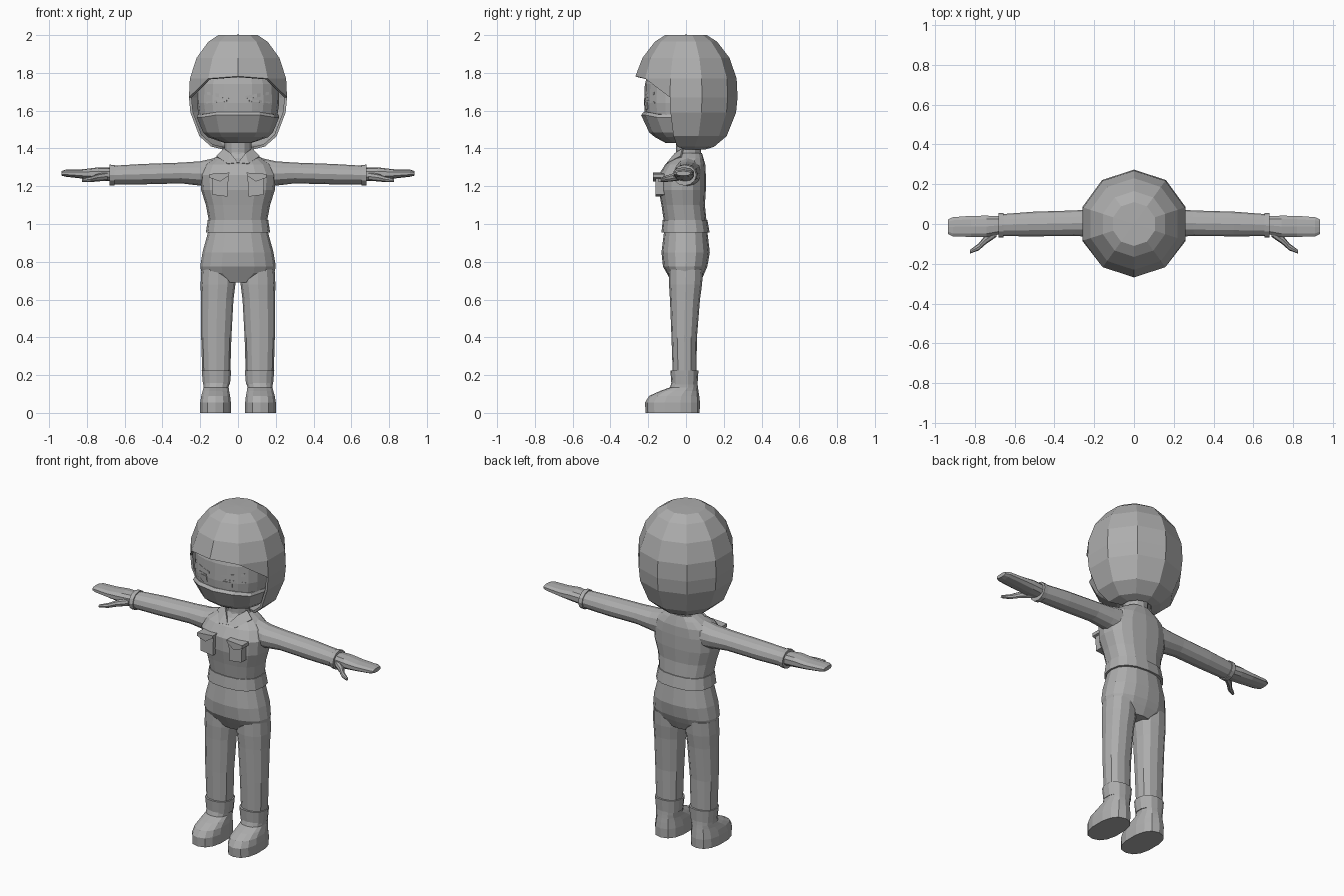
import bpy, bmesh, math
from mathutils import Vector
from mathutils.bvhtree import BVHTree

grey = bpy.data.materials.new("plain grey")
grey.diffuse_color = (0.42, 0.42, 0.42, 1)


def finish(name, verts, faces, mirror=False, thick=0.0):
    me = bpy.data.meshes.new(name)
    bm = bmesh.new()
    vs = [bm.verts.new(v) for v in verts]
    for f in faces:
        bm.faces.new([vs[i] for i in f])
    bmesh.ops.recalc_face_normals(bm, faces=bm.faces)
    bm.to_mesh(me)
    bm.free()
    me.materials.append(grey)
    ob = bpy.data.objects.new(name, me)
    bpy.context.collection.objects.link(ob)
    if thick:
        ob.modifiers.new("thickness", 'SOLIDIFY').thickness = thick
    if mirror:
        ob.modifiers.new("mirror", 'MIRROR')
    return ob


def loft(name, rings, n=16, axis='Z', power=2.0, caps=True, **kw):
    """Rings are (position, centre_a, radius_a, low_b, high_b)."""
    verts = []
    for p, ca, ra, lo, hi in rings:
        for k in range(n):
            t = 2 * math.pi * k / n - math.pi / 2
            c, s = math.cos(t), math.sin(t)
            a = ca + ra * math.copysign(abs(c) ** (2 / power), c)
            b = (lo + hi) / 2 + (hi - lo) / 2 * math.copysign(abs(s) ** (2 / power), s)
            verts.append((a, b, p) if axis == 'Z' else (p, a, b))
    faces = []
    for r in range(len(rings) - 1):
        for k in range(n):
            j = (k + 1) % n
            faces.append((r * n + k, r * n + j, r * n + n + j, r * n + n + k))
    if caps:
        faces.append(tuple(range(n)))
        faces.append(tuple(range(len(verts) - n, len(verts))))
    return finish(name, verts, faces, **kw)


def prism(name, pts, y_front, y_back):
    """Extrude an (x, z) outline through y, on both sides of the body."""
    n = len(pts)
    verts = [(x, y_front, z) for x, z in pts] + [(x, y_back, z) for x, z in pts]
    faces = [tuple(range(n)), tuple(range(n, 2 * n))]
    faces += [(k, (k + 1) % n, n + (k + 1) % n, n + k) for k in range(n)]
    return finish(name, verts, faces, mirror=True)


# Helmet: ten-sided dome, front open below the brim
levels = [(2.0, .11), (1.965, .165), (1.88, .23), (1.77, .268), (1.67, .273),
          (1.59, .265), (1.465, .215), (1.41, .15), (1.395, .085)]
verts, faces = [(0, 0, 2.002)], []
for z, r in levels:
    yc = .02 if z < 1.4 else 0
    for k in range(10):
        t = math.radians(36 * k - 90)
        lift = .012 if k == 0 and z == 1.77 else 0
        verts.append((r * math.cos(t), yc + r * math.sin(t), z + lift))
for k in range(10):
    faces.append((0, 1 + k, 1 + (k + 1) % 10))
for row in range(len(levels) - 1):
    for k in range(10):
        a, b = 1 + row * 10 + k, 1 + row * 10 + (k + 1) % 10
        if row < 3 or 2 <= k <= 7:
            faces.append((a, b, b + 10, a + 10))
        elif row == 3 and k == 1:
            faces.append((a, b, b + 10))
        elif row == 3 and k == 8:
            faces.append((a, b, a + 10))
finish("helmet", verts, faces, thick=.014)

# Face and lower mask
face = loft("face", [(1.435, 0, .08, -.11, .08), (1.465, 0, .15, -.165, .1),
                     (1.55, 0, .205, -.215, .12), (1.64, 0, .218, -.222, .12),
                     (1.74, 0, .215, -.218, .12), (1.80, 0, .19, -.2, .1)], n=20, power=2.2)
mask = loft("face_mask", [(1.43, 0, .075, -.11, .09), (1.46, 0, .16, -.165, .1),
                          (1.485, 0, .185, -.195, .11), (1.565, 0, .218, -.238, .12),
                          (1.58, 0, .214, -.224, .12)], n=12, power=2.2)
for v in mask.data.vertices:  # raise the nose area of the mask
    if v.co.z > 1.56 and v.co.y < -.2:
        v.co.z += .012

# Brows and eyes, laid on the face surface
bm = bmesh.new()
bm.from_mesh(face.data)
tree = BVHTree.FromBMesh(bm)
bm.free()


def face_strip(name, cols):
    verts = []
    for x, lo, hi in cols:
        for z in (lo, hi):
            hit = tree.ray_cast(Vector((x, -1, z)), Vector((0, 1, 0)))[0]
            verts.append((x, hit.y - .004, z))
    faces = [(2 * i, 2 * i + 2, 2 * i + 3, 2 * i + 1) for i in range(len(cols) - 1)]
    finish(name, verts, faces, mirror=True, thick=.006)


face_strip("brow", [(.04, 1.665, 1.678), (.10, 1.67, 1.69), (.165, 1.685, 1.70)])
face_strip("eyelid", [(.06, 1.648, 1.656), (.11, 1.645, 1.657), (.17, 1.638, 1.646)])
face_strip("iris", [(.055, 1.612, 1.645), (.075, 1.603, 1.646), (.105, 1.61, 1.645)])

# Neck, jacket and collar
loft("neck", [(1.33, 0, .08, -.06, .085), (1.38, 0, .07, -.052, .08),
              (1.46, 0, .072, -.055, .08)], n=12)
loft("jacket", [(1.02, 0, .155, -.118, .108), (1.1, 0, .17, -.13, .1),
                (1.18, 0, .195, -.145, .105), (1.26, 0, .2, -.145, .105),
                (1.315, 0, .175, -.11, .102), (1.35, 0, .125, -.065, .092),
                (1.375, 0, .08, -.05, .085)], power=2.5)
loft("jacket_hem", [(.955, 0, .17, -.13, .125), (1.022, 0, .16, -.123, .113)], power=2.5)
finish("collar", [(0, -.10, 1.325), (.055, -.105, 1.32), (.115, -.03, 1.36),
                  (.075, -.02, 1.40), (.04, -.06, 1.375)],
       [(0, 1, 4), (1, 2, 3, 4)], mirror=True, thick=.01)

# Chest pockets with pointed flaps
prism("pocket", [(.055, 1.145), (.135, 1.155), (.14, 1.265), (.05, 1.265)], -.162, -.09)
prism("pocket_flap", [(.045, 1.272), (.15, 1.265), (.15, 1.245), (.095, 1.225),
                      (.05, 1.255)], -.175, -.09)

# Sleeves and cuffs
loft("sleeve", [(.12, .01, .07, 1.19, 1.35), (.2, .005, .07, 1.203, 1.332),
                (.3, .004, .064, 1.215, 1.325), (.5, 0, .062, 1.21, 1.318),
                (.67, -.006, .055, 1.21, 1.308)], n=12, axis='X', mirror=True)
loft("sleeve_cuff", [(.655, -.006, .061, 1.204, 1.313), (.68, -.007, .062, 1.203, 1.314)],
     n=12, axis='X', mirror=True)

# Hands and thumbs
loft("hand", [(.66, -.005, .045, 1.225, 1.298), (.74, -.012, .056, 1.232, 1.30),
              (.82, -.012, .055, 1.24, 1.29), (.91, -.014, .05, 1.25, 1.288),
              (.935, -.014, .038, 1.256, 1.28)], n=10, axis='X', power=2.5, mirror=True)
loft("thumb", [(.69, -.042, .022, 1.23, 1.275), (.745, -.078, .024, 1.225, 1.265),
               (.78, -.115, .018, 1.222, 1.252), (.825, -.14, .009, 1.222, 1.24)],
     n=8, axis='X', mirror=True)

# Trousers: hips and legs
loft("hips", [(.69, 0, .09, -.075, .075), (.74, 0, .192, -.102, .098),
              (.775, 0, .2, -.122, .113), (.85, 0, .188, -.13, .126),
              (.97, 0, .155, -.115, .112)], power=2.3)
loft("leg", [(.2, .115, .074, -.07, .055), (.4, .115, .08, -.077, .058),
             (.6, .11, .086, -.085, .074), (.68, .106, .092, -.09, .085),
             (.76, .104, .09, -.09, .09)], n=12, power=2.3, mirror=True)

# Boots
loft("boot", [(0, .119, .083, -.214, .072), (.055, .119, .083, -.217, .074),
              (.09, .118, .078, -.195, .07), (.115, .117, .072, -.14, .066),
              (.135, .116, .068, -.085, .063), (.17, .114, .07, -.074, .06)],
     n=14, power=2.4, mirror=True)
loft("boot_cuff", [(.15, .114, .073, -.077, .061), (.225, .114, .08, -.083, .066)],
     n=14, power=2.3, mirror=True)
